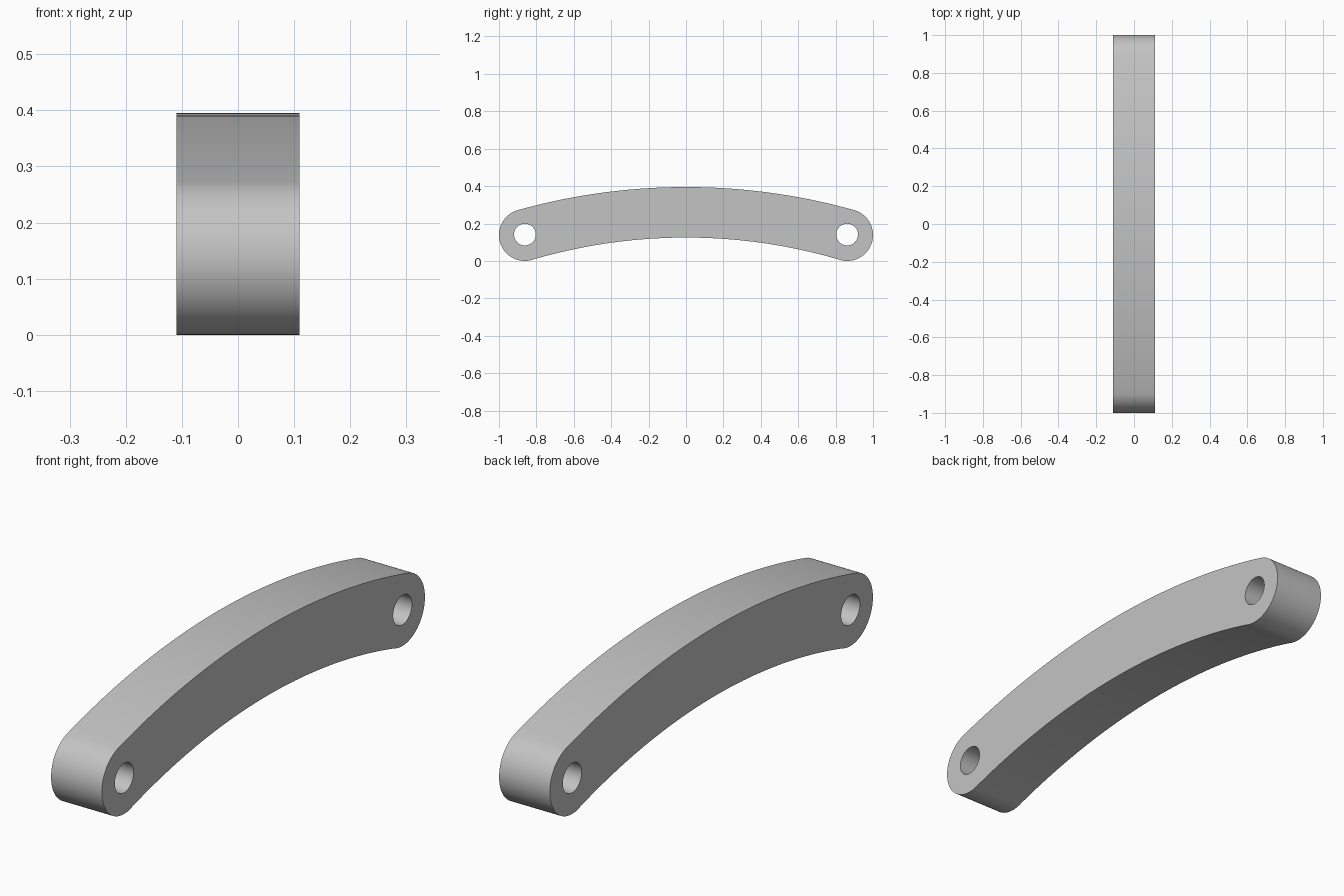
import bpy, bmesh
from math import sin, cos, asin, radians, tau
from mathutils import Vector

cube = bpy.data.objects.get("Cube")
if cube:
    bpy.data.objects.remove(cube, do_unlink=True)

HALF_WIDTH = 0.11
END_Y, END_Z, END_R = 0.8615, 0.1385, 0.1385
HOLE_R = 0.058
TOP_ANGLE, BOTTOM_ANGLE = radians(73), radians(-111.4)


def on_circle(y, z, radius, a):
    return (y + radius * cos(a), z + radius * sin(a))


def bow(mid_z, end, steps=48):
    """Arc through (0, mid_z) and the mirrored end points, from -y to +y."""
    half, sag = end[0], mid_z - end[1]
    radius = (half ** 2 + sag ** 2) / (2 * sag)
    sweep = asin(half / radius)
    angles = [sweep * (2 * i / steps - 1) for i in range(steps + 1)]
    return [(radius * sin(a), mid_z - radius + radius * cos(a)) for a in angles]


# Outline: top bow, rounded end, bottom bow, mirrored rounded end
top = bow(0.395, on_circle(END_Y, END_Z, END_R, TOP_ANGLE))
bottom = bow(0.125, on_circle(END_Y, END_Z, END_R, BOTTOM_ANGLE))
STEPS = 40
right_end = [on_circle(END_Y, END_Z, END_R,
                       TOP_ANGLE + (BOTTOM_ANGLE - TOP_ANGLE) * i / STEPS)
             for i in range(1, STEPS)]
left_end = [(-y, z) for y, z in reversed(right_end)]
loops = [top + right_end + bottom[::-1] + left_end]

# Pin holes at both ends
for side in (-1, 1):
    loops.append([on_circle(side * END_Y, 0.141, HOLE_R, tau * i / 48)
                  for i in range(48)])

# Fill the profile around the holes and extrude it across the width
bm = bmesh.new()
for loop in loops:
    verts = [bm.verts.new((-HALF_WIDTH, y, z)) for y, z in loop]
    for a, b in zip(verts, verts[1:] + verts[:1]):
        bm.edges.new((a, b))
bmesh.ops.triangle_fill(bm, edges=bm.edges[:], use_beauty=True, normal=Vector((-1, 0, 0)))
extruded = bmesh.ops.extrude_face_region(bm, geom=bm.faces[:], use_keep_orig=True)
moved = [g for g in extruded["geom"] if isinstance(g, bmesh.types.BMVert)]
bmesh.ops.translate(bm, verts=moved, vec=(2 * HALF_WIDTH, 0, 0))
bmesh.ops.recalc_face_normals(bm, faces=bm.faces[:])

mesh = bpy.data.meshes.new("curved_link")
bm.to_mesh(mesh)
bm.free()
link = bpy.data.objects.new("curved_link", mesh)
bpy.context.collection.objects.link(link)

# Plain grey finish
grey = bpy.data.materials.new("light_grey")
grey.use_nodes = True
colour = (0.55, 0.55, 0.55, 1)
grey.diffuse_color = colour
for node in grey.node_tree.nodes:
    if node.type == "BSDF_PRINCIPLED":
        node.inputs["Base Color"].default_value = colour
mesh.materials.append(grey)

# Smooth curved walls, sharp rims
bpy.ops.object.select_all(action="DESELECT")
link.select_set(True)
bpy.context.view_layer.objects.active = link
bpy.ops.object.shade_smooth_by_angle(angle=radians(30))
